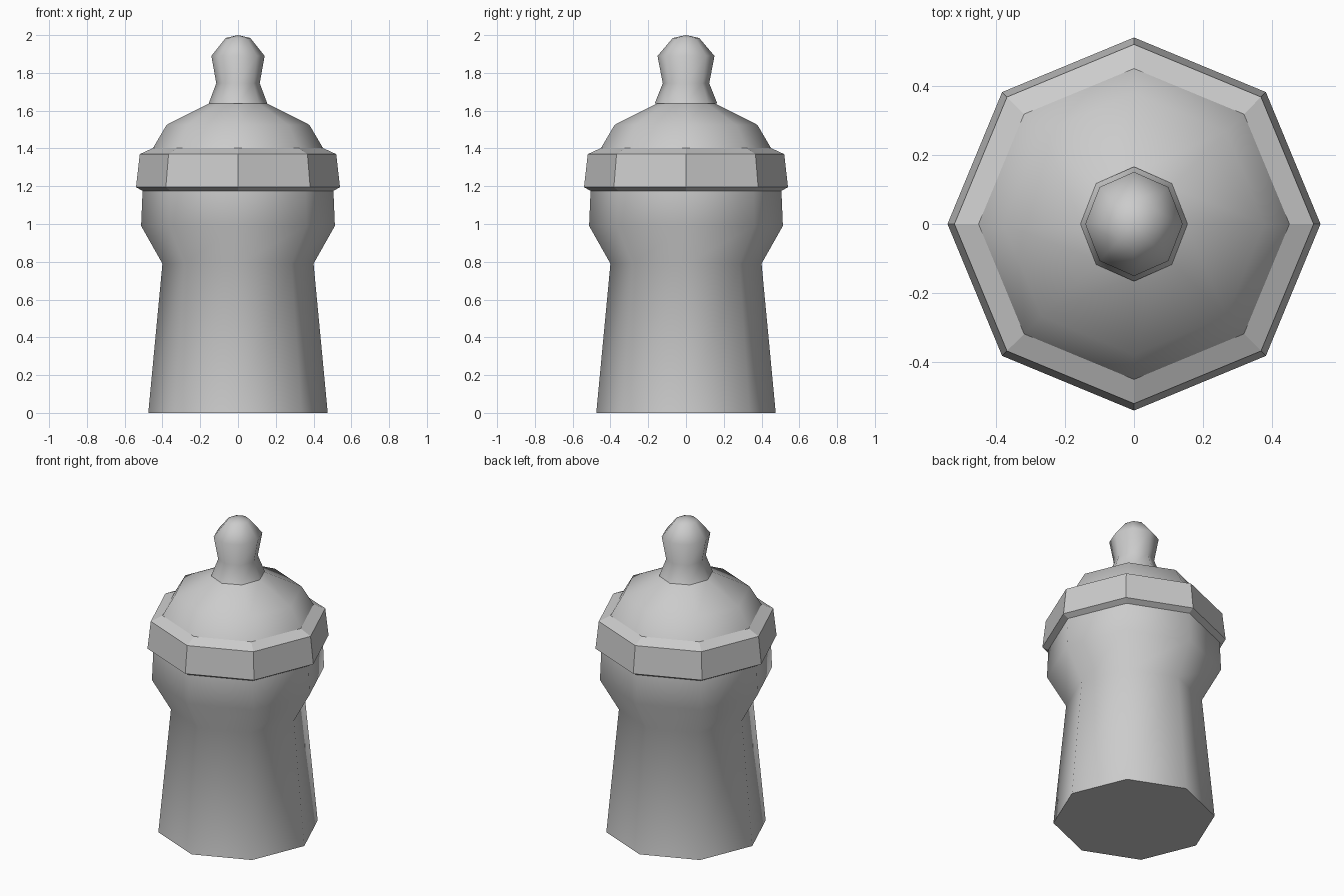
import bpy, bmesh, math

cube = bpy.data.objects.get("Cube")
if cube:
    bpy.data.objects.remove(cube, do_unlink=True)

SIDES = 8

grey = bpy.data.materials.new("plain grey")
grey.use_nodes = True
tone = (0.6, 0.6, 0.6, 1)
grey.diffuse_color = tone
grey.node_tree.nodes["Principled BSDF"].inputs["Base Color"].default_value = tone


def lathe(name, profile, smooth=True, y_scale=1.0, close_bottom=False):
    """Turn a (radius, height) profile into an octagonal part."""
    bm = bmesh.new()
    rings = []
    for r, z in profile:
        if r == 0:
            rings.append([bm.verts.new((0, 0, z))] * SIDES)
            continue
        angles = [math.tau * i / SIDES for i in range(SIDES)]
        rings.append([bm.verts.new((r * math.cos(a), r * y_scale * math.sin(a), z))
                      for a in angles])
    for low, high in zip(rings, rings[1:]):
        for i in range(SIDES):
            j = (i + 1) % SIDES
            corners = [low[i], low[j], high[j], high[i]]
            face = bm.faces.new(list(dict.fromkeys(corners)))
            face.smooth = smooth
    if close_bottom:
        bm.faces.new(rings[0][::-1])
        for edge in bm.edges:
            if all(v in rings[0] for v in edge.verts):
                edge.smooth = False
    mesh = bpy.data.meshes.new(name)
    bm.to_mesh(mesh)
    bm.free()
    mesh.materials.append(grey)
    obj = bpy.data.objects.new(name, mesh)
    bpy.context.collection.objects.link(obj)
    return obj


# Waisted bottle body
lathe("bottle_body", [(0.475, 0), (0.40, 0.79), (0.513, 0.99), (0.505, 1.18)],
      close_bottom=True)

# Faceted screw collar with a bevelled lower lip
lathe("collar", [(0.505, 1.175), (0.54, 1.195), (0.52, 1.37), (0.45, 1.402)],
      smooth=False)

# Rounded dome above the collar
lathe("dome", [(0.45, 1.402), (0.378, 1.525), (0.15, 1.64)])

# Teat, slightly deeper than wide
lathe("teat", [(0.155, 1.638), (0.115, 1.745), (0.141, 1.89), (0.065, 1.985), (0, 2.0)],
      y_scale=1.07)
